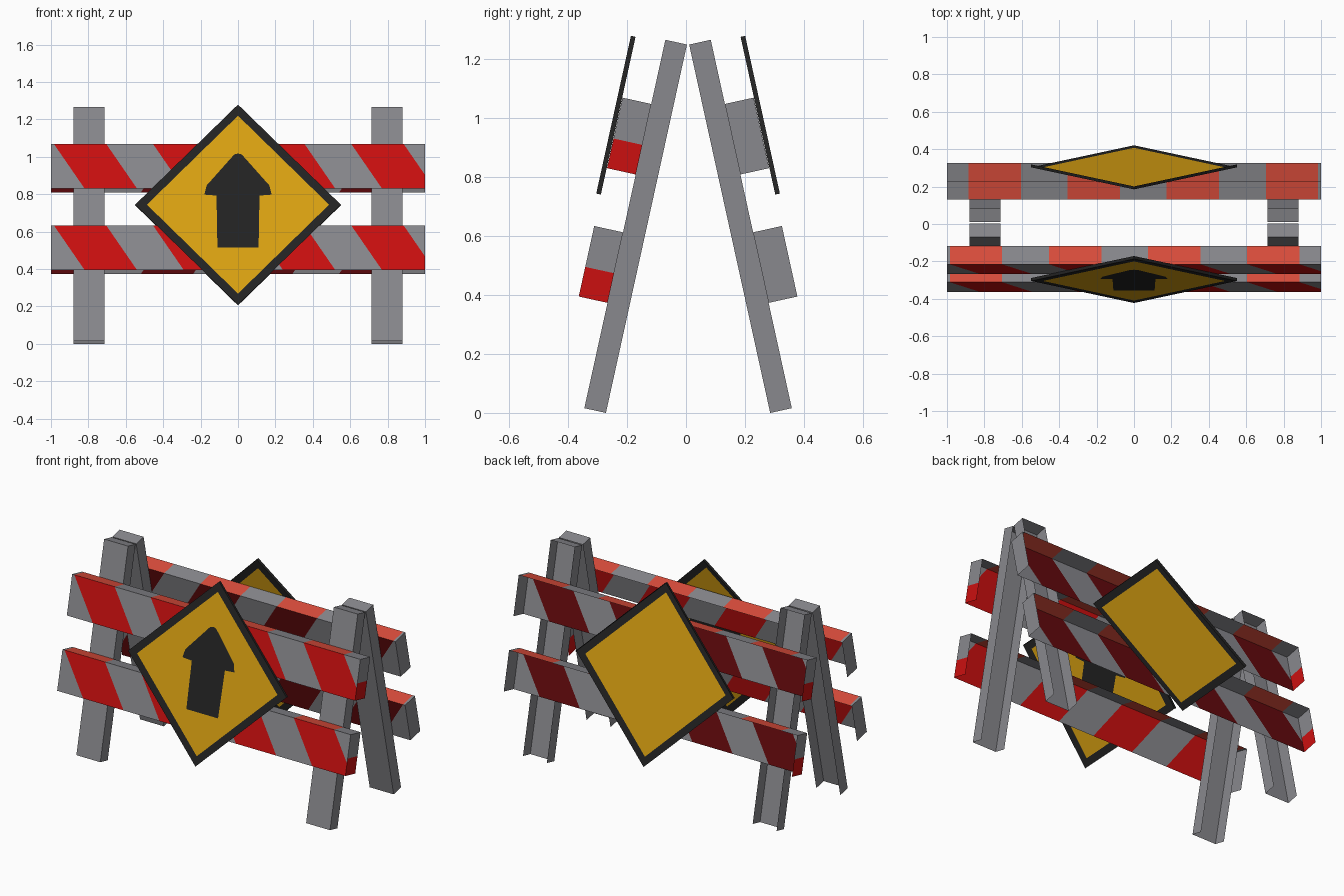
import bpy, bmesh, math
from mathutils import Vector

if "Cube" in bpy.data.objects:
    bpy.data.objects.remove(bpy.data.objects["Cube"])

# Colours (linear)
COLORS = {
    "grey":        (0.250, 0.250, 0.270, 1),
    "red":         (0.600, 0.005, 0.005, 1),
    "light_red":   (0.720, 0.075, 0.045, 1),
    "dark_red":    (0.130, 0.003, 0.004, 1),
    "sign_yellow": (0.720, 0.370, 0.006, 1),
    "black":       (0.017, 0.017, 0.017, 1),
}
NAMES = list(COLORS)
GREY, RED, LIGHT, DARK, YELLOW, BLACK = range(6)
MATS = []
for n, c in COLORS.items():
    m = bpy.data.materials.new(n)
    m.diffuse_color = c
    m.use_nodes = True
    m.node_tree.nodes["Principled BSDF"].inputs["Base Color"].default_value = m.diffuse_color
    MATS.append(m)

TILT = math.atan(0.22)
SN, CS = math.sin(TILT), math.cos(TILT)
AXIS_Y = 0.007                       # the back half is the front half turned about this line


def place(co, back):
    """Local (x, depth inward, distance up the leg) to the leaning frame."""
    x, d, s = co
    y = -0.345 + SN * s + CS * d
    z = 0.016 + CS * s - SN * d
    return Vector((-x, 2 * AXIS_Y - y, z)) if back else Vector((x, y, z))


def finish(bm, name, back):
    bmesh.ops.remove_doubles(bm, verts=bm.verts[:], dist=1e-5)
    for v in bm.verts:
        v.co = place(v.co, back)
    me = bpy.data.meshes.new(name)
    bm.to_mesh(me)
    bm.free()
    for m in MATS:
        me.materials.append(m)
    bpy.context.collection.objects.link(bpy.data.objects.new(name, me))


def face(bm, pts, mat):
    f = bm.faces.new([bm.verts.new(p) for p in pts])
    f.material_index = mat
    return f


# Stripe layout: start, period, width, sideways lean over the board height
X0, PERIOD, WIDTH, LEAN = -0.985, 0.53, 0.28, 0.165


def stripe(bm, f, top, height, mat, lean):
    """Cut one face along the stripe edges and colour every other piece."""
    slope = lean / height
    geom = [f] + list(f.edges) + list(f.verts)
    for k in range(-1, 5):
        for off in (0, WIDTH):
            r = bmesh.ops.bisect_plane(
                bm, geom=geom, dist=1e-6,
                plane_co=(X0 + k * PERIOD + off, 0, top), plane_no=(1, 0, slope))
            geom = r["geom"]
    for g in geom:
        if isinstance(g, bmesh.types.BMFace):
            c = g.calc_center_median()
            t = (c.x - X0 - slope * (top - c.z)) % PERIOD
            g.material_index = mat if t < WIDTH else GREY


def channel(name, xa, xb, d0, d1, s0, s1, back, striped=False):
    """Open folded sheet: one broad face, a top and two ends.
    The front half keeps its outer face, the back half its inner face."""
    bm = bmesh.new()
    dp = d1 if back else d0
    panel = [(xa, dp, s0), (xb, dp, s0), (xb, dp, s1), (xa, dp, s1)]
    panel = face(bm, panel, GREY)
    top = face(bm, [(xa, d0, s1), (xb, d0, s1), (xb, d1, s1), (xa, d1, s1)], GREY)
    split = s0 + 0.42 * (s1 - s0)
    face(bm, [(xa, d1, s0), (xa, d0, s0), (xa, d0, s1), (xa, d1, s1)], GREY)
    face(bm, [(xb, d0, s0), (xb, d1, s0), (xb, d1, split), (xb, d0, split)],
         RED if striped else GREY)
    face(bm, [(xb, d0, split), (xb, d1, split), (xb, d1, s1), (xb, d0, s1)], GREY)
    if striped:
        stripe(bm, panel, s1, s1 - s0, DARK if back else RED, LEAN)
        stripe(bm, top, s1, 1.0, LIGHT, 0.0)
    finish(bm, name, back)


def sign(name, back):
    bm = bmesh.new()
    sc, d0, d1 = 0.72, -0.117, -0.101
    d = d1 if back else d0
    R, H, r = 0.55, 0.548, 0.487

    def pts(ps, m=1):
        return [(m * x, d, sc + s) for x, s in ps][::m]

    outer = [(0, H), (R, 0), (0, -H), (-R, 0)]
    inner = [(0, r), (r, 0), (0, -r), (-r, 0)]
    # black border
    for i in range(4):
        j = (i + 1) % 4
        face(bm, pts([outer[i], inner[i], inner[j], outer[j]]), BLACK)
    # folded upper edges
    for m in (1, -1):
        face(bm, [(0, d0, sc + H), (m * R, d0, sc), (m * R, d1, sc), (0, d1, sc + H)][::m], BLACK)
    if back:
        face(bm, pts(inner[::-1]), YELLOW)
    else:
        # yellow field cut around the arrow, in mirrored halves
        arrow = [(0, -0.235), (0.11, -0.235), (0.115, 0.05), (0.18, 0.055),
                 (0.168, 0.105), (0.02, 0.275), (0, 0.28)]
        field = [(0, -r), (r, 0), (0, r)] + arrow[::-1]
        for m in (1, -1):
            face(bm, pts(arrow, m), BLACK)
            face(bm, pts(field, m), YELLOW)
    finish(bm, name, back)


for back in (False, True):
    side = "back" if back else "front"
    # legs
    for cx, lr in ((-0.797, "a"), (0.797, "b")):
        channel(f"{side}_leg_{lr}", cx - 0.083, cx + 0.083, 0, 0.075, 0, 1.28, back)
    # striped boards
    channel(f"{side}_lower_board", -1, 1, -0.1, 0, 0.366, 0.611, back, True)
    channel(f"{side}_upper_board", -1, 1, -0.1, 0, 0.812, 1.057, back, True)
    # diamond sign
    sign(f"{side}_sign", back)
